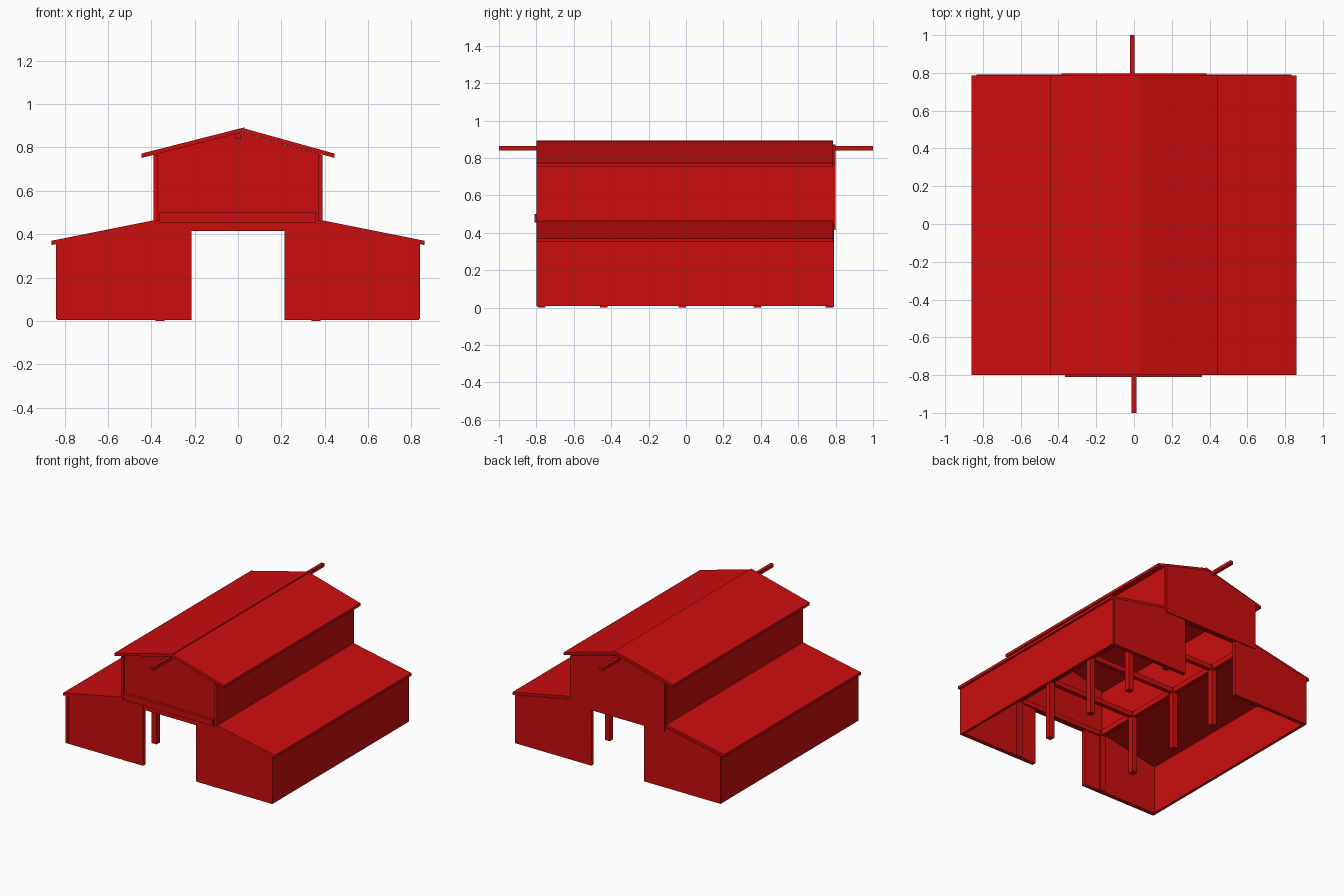
import bpy
import bmesh

cube = bpy.data.objects.get("Cube")
if cube:
    bpy.data.objects.remove(cube, do_unlink=True)

red = bpy.data.materials.new("barn red")
red.use_nodes = True
red.diffuse_color = (0.6, 0.004, 0.004, 1)
red.node_tree.nodes["Principled BSDF"].inputs["Base Color"].default_value = red.diffuse_color


def prism(name, profile, y0, y1):
    """Extrude an (x, z) outline from y0 to y1."""
    bm = bmesh.new()
    face = bm.faces.new([bm.verts.new((x, y0, z)) for x, z in profile])
    grown = bmesh.ops.extrude_face_region(bm, geom=[face])["geom"]
    verts = [g for g in grown if isinstance(g, bmesh.types.BMVert)]
    bmesh.ops.translate(bm, verts=verts, vec=(0, y1 - y0, 0))
    bmesh.ops.recalc_face_normals(bm, faces=bm.faces)
    mesh = bpy.data.meshes.new(name)
    bm.to_mesh(mesh)
    bm.free()
    mesh.materials.append(red)
    obj = bpy.data.objects.new(name, mesh)
    bpy.context.collection.objects.link(obj)
    return obj


def box(name, x0, x1, y0, y1, z0, z1):
    return prism(name, [(x0, z0), (x1, z0), (x1, z1), (x0, z1)], y0, y1)


def slab(name, a, b, thick, y0, y1):
    """Roof slab hanging below the line from a to b."""
    return prism(name, [a, b, (b[0], b[1] - thick), (a[0], a[1] - thick)], y0, y1)


FRONT, BACK = -0.8, 0.785
post_rows = (-0.77, -0.44, -0.02, 0.38, 0.765)

# Mirrored parts: walls, lean-to roofs, posts and beams
for side, s in (("left", 1), ("right", -1)):
    box(f"{side}_lower_wall", s * 0.82, s * 0.84, FRONT, BACK, 0.008, 0.357)
    box(f"{side}_upper_wall", s * 0.37, s * 0.39, FRONT, BACK, 0.46, 0.765)
    slab(f"{side}_lean_to_roof", (s * 0.86, 0.37), (s * 0.38, 0.466), 0.02, FRONT, BACK)

    # End panels beside the doorways, following the lean-to slope
    panel = [(0.215, 0.004), (0.835, 0.004), (0.835, 0.356), (0.385, 0.446), (0.215, 0.446)]
    panel = [(s * x, z) for x, z in panel]
    prism(f"{side}_front_panel", panel, -0.795, -0.765)
    prism(f"{side}_back_panel", panel, 0.765, 0.792)

    for i, y in enumerate(post_rows):
        box(f"{side}_post_{i + 1}", s * 0.34, s * 0.38, y - 0.02, y + 0.02, 0, 0.46)
    box(f"{side}_long_beam", s * 0.345, s * 0.375, -0.77, 0.77, 0.42, 0.46)

# Cross beams joining the post pairs
for i, y in enumerate(post_rows):
    box(f"cross_beam_{i + 1}", -0.36, 0.36, y - 0.015, y + 0.015, 0.42, 0.455)

# Upper gables
gable = [(-0.385, 0.415), (0.385, 0.415), (0.385, 0.768), (0.01, 0.872), (-0.385, 0.768)]
prism("front_gable", gable, -0.79, -0.77)
prism("back_gable", gable, 0.775, 0.798)
box("front_ledge_board", -0.365, 0.36, -0.81, -0.785, 0.455, 0.5)

# Main roof, the right slope lapping over the ridge
slab("right_main_roof", (-0.445, 0.772), (0.03, 0.893), 0.02, FRONT, BACK)
slab("left_main_roof", (0.445, 0.772), (0.02, 0.89), 0.02, FRONT, BACK)

# Hoist beams at each end
box("front_hoist_beam", -0.012, 0.012, -1, -0.77, 0.84, 0.864)
box("back_hoist_beam", -0.022, 0.002, 0.77, 1, 0.84, 0.864)
